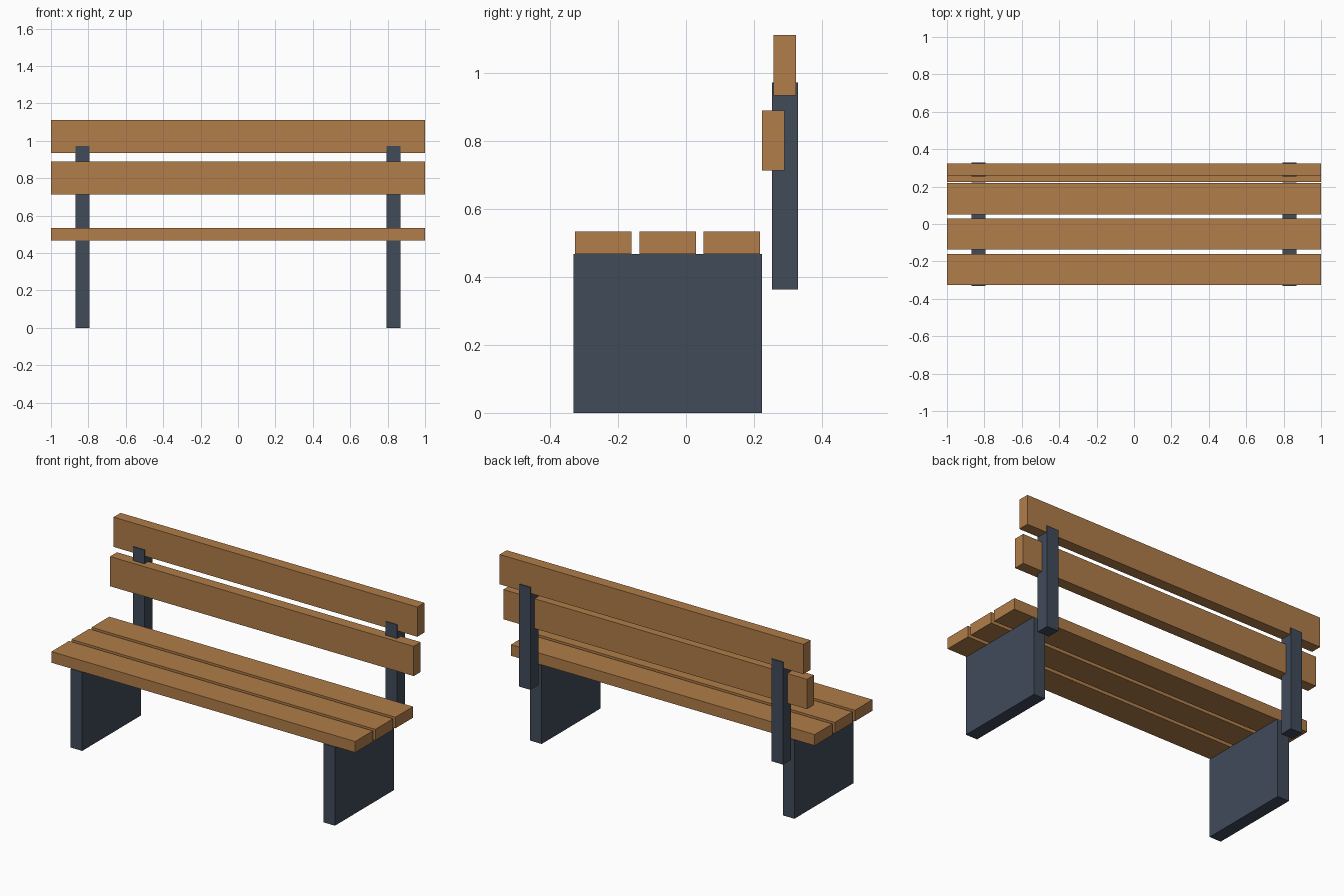
import bpy
import bmesh
from mathutils import Vector

cube = bpy.data.objects.get("Cube")
if cube:
    bpy.data.objects.remove(cube, do_unlink=True)


def make_material(name, rgb):
    mat = bpy.data.materials.new(name)
    mat.use_nodes = True
    colour = (*rgb, 1.0)
    mat.diffuse_color = colour
    mat.node_tree.nodes["Principled BSDF"].inputs["Base Color"].default_value = colour
    return mat


def box(name, x, y, z, mat):
    """Box spanning the (min, max) range on each axis."""
    spans = (x, y, z)
    centre = Vector([(a + b) / 2 for a, b in spans])
    size = Vector([b - a for a, b in spans])
    bm = bmesh.new()
    bmesh.ops.create_cube(bm, size=1)
    bmesh.ops.scale(bm, vec=size, verts=bm.verts)
    mesh = bpy.data.meshes.new(name)
    bm.to_mesh(mesh)
    bm.free()
    mesh.materials.append(mat)
    obj = bpy.data.objects.new(name, mesh)
    obj.location = centre
    bpy.context.scene.collection.objects.link(obj)
    return obj


wood = make_material("warm_wood", (0.44, 0.205, 0.067))
metal = make_material("dark_slate", (0.053, 0.07, 0.102))

LENGTH = (-1, 1)
SEAT_Z = 0.468

# Seat slats, front to back
for label, front in (("front", -0.326), ("middle", -0.137), ("rear", 0.052)):
    box(f"seat_slat_{label}", LENGTH, (front, front + 0.166), (SEAT_Z, 0.534), wood)

# Backrest boards, one on each side of the posts' centre line
box("backrest_board_lower", LENGTH, (0.224, 0.29), (0.713, 0.89), wood)
box("backrest_board_upper", LENGTH, (0.258, 0.324), (0.934, 1.111), wood)

# Slab legs and backrest posts on both sides
for label, x in (("left", (0.794, 0.87)), ("right", (-0.87, -0.794))):
    box(f"slab_leg_{label}", x, (-0.331, 0.223), (0, SEAT_Z), metal)
    box(f"backrest_post_{label}", x, (0.253, 0.33), (0.363, 0.972), metal)
